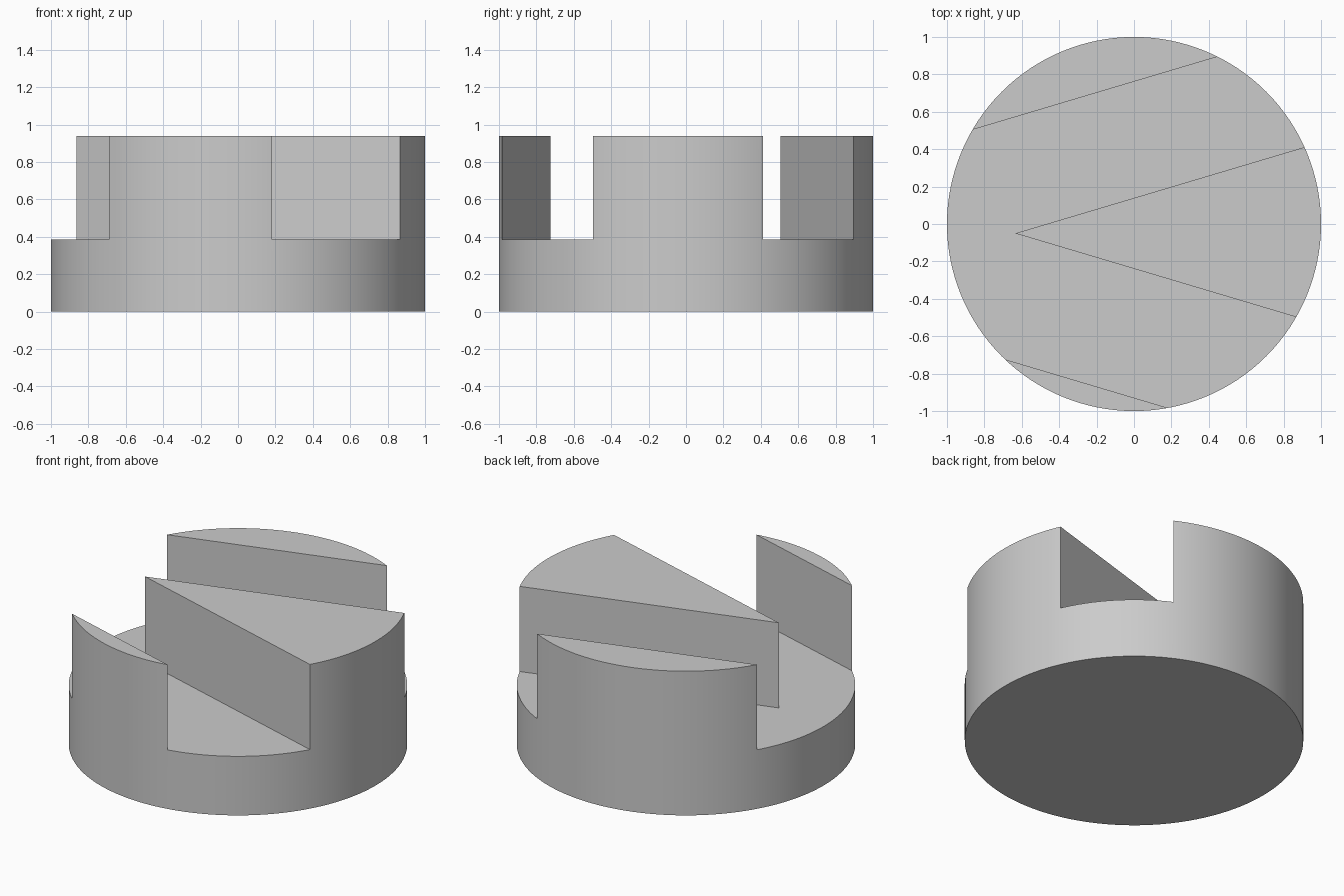
import bpy
import bmesh
import math

cube = bpy.data.objects.get("Cube")
if cube:
    bpy.data.objects.remove(cube, do_unlink=True)

HEIGHT, FLOOR, SIDES = 0.94, 0.385, 128
SLOPE = 0.298      # both grooves lean by the same amount
REACH = 1.5        # cutter runs past the rim

grey = bpy.data.materials.new("plain grey")
grey.use_nodes = True
colour = (0.6, 0.6, 0.6, 1)
grey.diffuse_color = colour
grey.node_tree.nodes["Principled BSDF"].inputs["Base Color"].default_value = colour


def prism(name, outline, low, high):
    """Extrude a flat outline between two heights."""
    bm = bmesh.new()
    face = bm.faces.new([bm.verts.new((x, y, low)) for x, y in outline])
    new = bmesh.ops.extrude_face_region(bm, geom=[face])["geom"]
    top = [v for v in new if isinstance(v, bmesh.types.BMVert)]
    bmesh.ops.translate(bm, verts=top, vec=(0, 0, high - low))
    bmesh.ops.recalc_face_normals(bm, faces=bm.faces)
    mesh = bpy.data.meshes.new(name)
    bm.to_mesh(mesh)
    bm.free()
    mesh.materials.append(grey)
    obj = bpy.data.objects.new(name, mesh)
    bpy.context.collection.objects.link(obj)
    return obj


def on_line(point, slope, x):
    return (x, point[1] + slope * (x - point[0]))


# Round body
circle = [(math.cos(math.tau * i / SIDES), math.sin(math.tau * i / SIDES))
          for i in range(SIDES)]
body = prism("round_body", circle, 0, HEIGHT)

# V-shaped groove: a wedge is left standing between its two arms
tip, back_wall, front_wall = (-0.635, -0.05), (-0.86, 0.505), (-0.685, -0.725)
groove = prism("groove_cutter", [
    tip,
    on_line(tip, SLOPE, REACH),
    on_line(back_wall, SLOPE, REACH),
    on_line(back_wall, SLOPE, -REACH),
    on_line(front_wall, -SLOPE, -REACH),
    on_line(front_wall, -SLOPE, REACH),
    on_line(tip, -SLOPE, REACH),
], FLOOR, HEIGHT + 0.3)

cut = body.modifiers.new("groove", 'BOOLEAN')
cut.operation, cut.solver, cut.object = 'DIFFERENCE', 'EXACT', groove
bpy.context.view_layer.objects.active = body
for obj in bpy.context.selected_objects:
    obj.select_set(False)
body.select_set(True)
bpy.ops.object.modifier_apply(modifier=cut.name)
bpy.data.objects.remove(groove, do_unlink=True)

# Smooth rim, crisp edges
bpy.ops.object.shade_smooth_by_angle(angle=math.radians(30))
